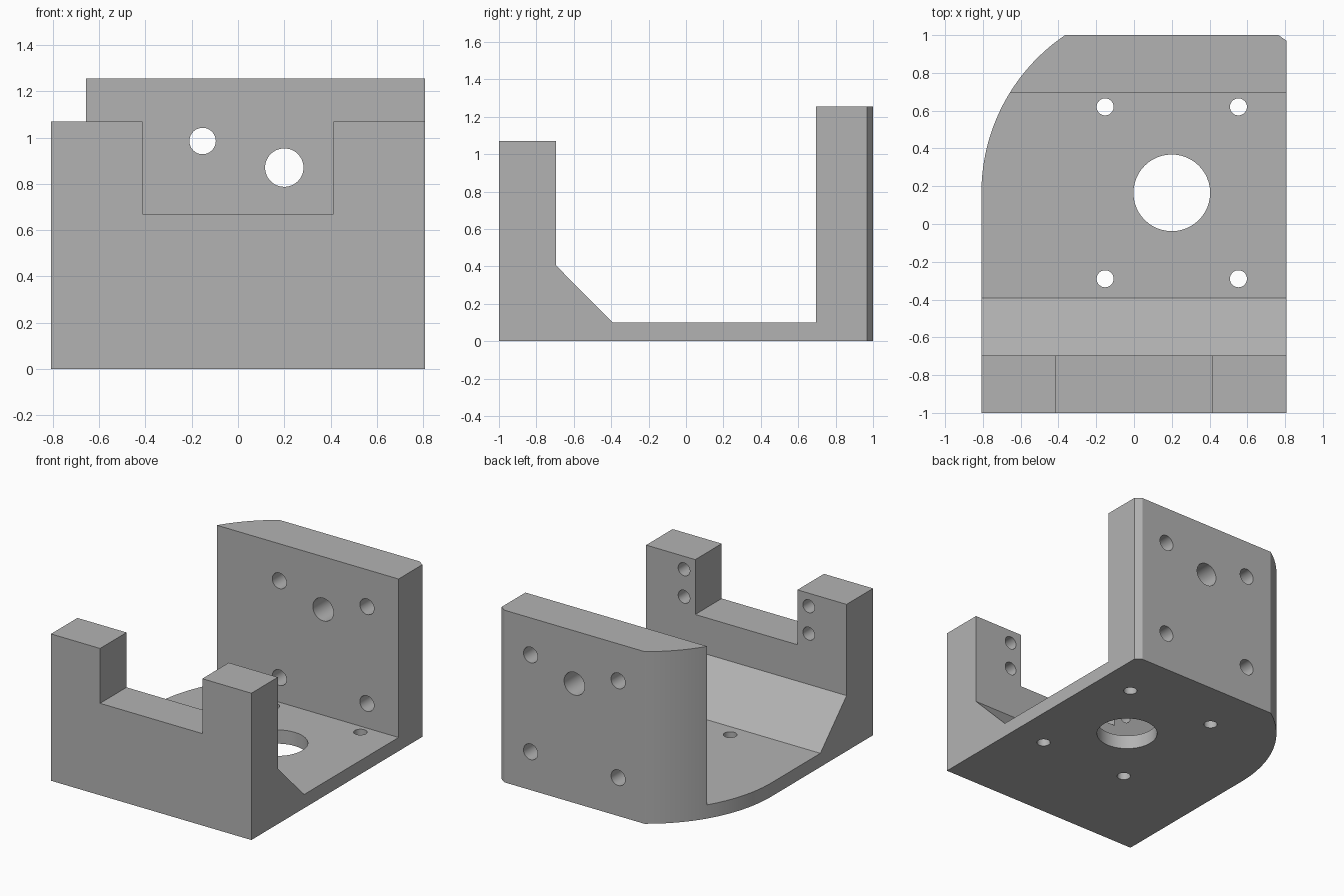
import bpy, bmesh, math
from mathutils import Vector, Matrix

if "Cube" in bpy.data.objects:
    bpy.data.objects.remove(bpy.data.objects["Cube"], do_unlink=True)

HALF_W = 0.808                 # half width of the bracket
CX, CY = 0.2, 0.165            # common axis of bore and rounded outline
PITCH = 0.353                  # half spacing of the bolt patterns
WALL_Z = 0.985                 # upper bolt row of the back wall

grey = bpy.data.materials.new("machined grey")
grey.use_nodes = True
colour = (0.45, 0.45, 0.45, 1)
grey.diffuse_color = colour
grey.node_tree.nodes["Principled BSDF"].inputs["Base Color"].default_value = colour


def make_object(name, bm):
    bmesh.ops.recalc_face_normals(bm, faces=bm.faces)
    mesh = bpy.data.meshes.new(name)
    bm.to_mesh(mesh)
    bm.free()
    mesh.materials.append(grey)
    obj = bpy.data.objects.new(name, mesh)
    bpy.context.collection.objects.link(obj)
    return obj


def prism(name, points, direction):
    """Extrude a closed outline along a direction."""
    bm = bmesh.new()
    face = bm.faces.new([bm.verts.new(p) for p in points])
    new = bmesh.ops.extrude_face_region(bm, geom=[face])["geom"]
    verts = [g for g in new if isinstance(g, bmesh.types.BMVert)]
    bmesh.ops.translate(bm, verts=verts, vec=Vector(direction))
    return make_object(name, bm)


def add_hole(bm, centre, radius, depth, along_y=False):
    turn = Matrix.Rotation(math.pi / 2, 4, "X") if along_y else Matrix()
    bmesh.ops.create_cone(bm, cap_ends=True, segments=48, radius1=radius,
                          radius2=radius, depth=depth,
                          matrix=Matrix.Translation(centre) @ turn)


def apply_boolean(target, tool, operation):
    mod = target.modifiers.new("cut", "BOOLEAN")
    mod.operation, mod.solver, mod.object = operation, "EXACT", tool
    bpy.context.view_layer.objects.active = target
    bpy.ops.object.modifier_apply(modifier=mod.name)
    bpy.data.objects.remove(tool, do_unlink=True)


# Side profile: front wall with gusset, floor, back wall
profile = [(-1, 0), (1, 0), (1, 1.255), (0.695, 1.255), (0.695, 0.1),
           (-0.393, 0.1), (-0.695, 0.405), (-0.695, 1.07), (-1, 1.07)]
bracket = prism("mounting_bracket", [(-0.9, y, z) for y, z in profile], (1.8, 0, 0))

# Plan outline: straight sides and a large arc around the bore axis
radius = CX + HALF_W
start = math.acos((HALF_W - CX) / radius)
outline = [(-HALF_W, -1.1, -0.1), (HALF_W, -1.1, -0.1)]
for i in range(65):
    a = start + (math.pi - start) * i / 64
    outline.append((CX + radius * math.cos(a), CY + radius * math.sin(a), -0.1))
apply_boolean(bracket, prism("plan_outline", outline, (0, 0, 1.6)), "INTERSECT")

# Notch between the two front ears
bm = bmesh.new()
bmesh.ops.create_cube(bm, size=1, matrix=Matrix.Translation((0, -0.85, 1.07))
                      @ Matrix.Diagonal((0.824, 0.6, 0.8, 1)))

# Bore and bolt holes in floor and back wall
add_hole(bm, (CX, CY, 0.05), 0.203, 0.3)
add_hole(bm, (CX, 0.85, 0.87), 0.083, 0.5, True)
for sx in (-1, 1):
    x = CX + sx * PITCH
    for sy in (-1, 1):
        add_hole(bm, (x, CY + sy * 0.455, 0.05), 0.045, 0.3)
    for z in (WALL_Z, WALL_Z - 2 * PITCH):
        add_hole(bm, (x, 0.85, z), 0.057, 0.5, True)
    # Blind holes in the inner faces of the ears
    for z in (0.975, 0.775):
        add_hole(bm, (sx * 0.503, -0.7, z), 0.047, 0.4, True)
apply_boolean(bracket, make_object("hole_cutters", bm), "DIFFERENCE")

# Smooth the curved walls, keep edges sharp
bpy.ops.object.select_all(action="DESELECT")
bracket.select_set(True)
bpy.context.view_layer.objects.active = bracket
bpy.ops.object.shade_smooth_by_angle(angle=math.radians(25))
